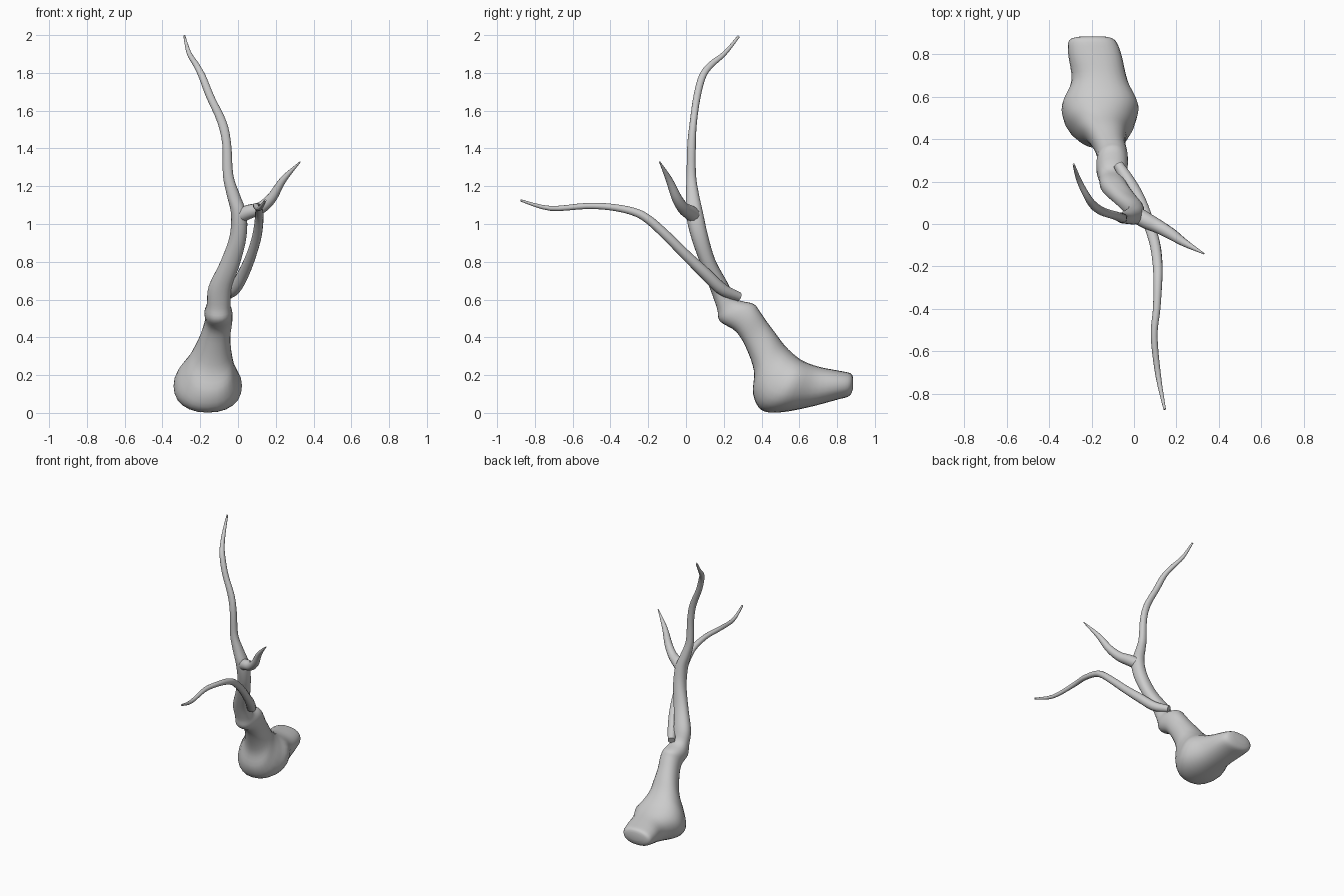
import bpy
import bmesh
from math import cos, sin, pi, copysign
from mathutils import Vector


def spline(rows, steps):
    """Catmull-Rom interpolation through rows of numbers."""
    rows = [Vector(r) for r in rows]
    out = []
    for i in range(len(rows) - 1):
        a, b = rows[max(i - 1, 0)], rows[i]
        c, d = rows[i + 1], rows[min(i + 2, len(rows) - 1)]
        for k in range(steps):
            t = k / steps
            out.append(0.5 * (2 * b + (c - a) * t + (2 * a - 5 * b + 4 * c - d) * t * t
                              + (3 * b - a - 3 * c + d) * t ** 3))
    return out + [rows[-1]]


def loft(name, rings, sides, power=1.0):
    """Skin a list of (centre, u, v) elliptical sections and cap both ends."""
    bm = bmesh.new()
    loops = []
    for centre, u, v in rings:
        loop = []
        for k in range(sides):
            c, s = cos(2 * pi * k / sides), sin(2 * pi * k / sides)
            c, s = copysign(abs(c) ** power, c), copysign(abs(s) ** power, s)
            loop.append(bm.verts.new(centre + u * c + v * s))
        loops.append(loop)
    for a, b in zip(loops, loops[1:]):
        for k in range(sides):
            j = (k + 1) % sides
            bm.faces.new((a[k], a[j], b[j], b[k]))
    bm.faces.new(loops[0])
    bm.faces.new(loops[-1])
    bmesh.ops.recalc_face_normals(bm, faces=bm.faces)
    mesh = bpy.data.meshes.new(name)
    bm.to_mesh(mesh)
    bm.free()
    obj = bpy.data.objects.new(name, mesh)
    bpy.context.collection.objects.link(obj)
    bpy.context.view_layer.objects.active = obj
    obj.select_set(True)
    bpy.ops.object.shade_smooth_by_angle(angle=pi / 3)
    obj.select_set(False)


def section(row):
    """Section from front (y, z), back (y, z) and its x range."""
    y0, z0, y1, z1, x0, x1 = row
    return (Vector(((x0 + x1) / 2, (y0 + y1) / 2, (z0 + z1) / 2)),
            Vector(((x1 - x0) / 2, 0, 0)), Vector((0, (y1 - y0) / 2, (z1 - z0) / 2)))


def branch(name, rows, sides=12):
    """Tapered tube along rows of (x, y, z, radius)."""
    pts = spline(rows, 4)
    rings = []
    for i, p in enumerate(pts):
        t = (pts[min(i + 1, len(pts) - 1)] - pts[max(i - 1, 0)]).to_3d().normalized()
        u = t.cross(Vector((0.8, 0.6, 0.1))).normalized()
        rings.append((p.to_3d(), u * p[3], t.cross(u) * p[3]))
    loft(name, rings, sides)


# Spreading root foot, heel and lower trunk with its broken lip
lower = [
    (0.885, 0.13, 0.885, 0.185, -0.25, -0.14),
    (0.865, 0.09, 0.87, 0.21, -0.305, -0.09),
    (0.80, 0.07, 0.80, 0.225, -0.31, -0.06),
    (0.65, 0.03, 0.70, 0.245, -0.295, -0.03),
    (0.50, 0.003, 0.62, 0.275, -0.34, 0.02),
    (0.40, 0.015, 0.565, 0.315, -0.325, 0.005),
    (0.355, 0.10, 0.52, 0.36, -0.275, -0.02),
    (0.36, 0.22, 0.475, 0.42, -0.23, -0.035),
    (0.32, 0.34, 0.43, 0.48, -0.195, -0.04),
    (0.265, 0.43, 0.385, 0.545, -0.175, -0.03),
    (0.18, 0.485, 0.355, 0.578, -0.178, -0.03),
    (0.165, 0.55, 0.265, 0.605, -0.165, -0.04),
]
# Upper trunk running on into the tall leader
upper = [
    (0.13, 0.65, 0.22, 0.69, -0.155, -0.03),
    (0.08, 0.78, 0.155, 0.81, -0.095, 0.012),
    (0.03, 0.92, 0.115, 0.945, -0.045, 0.045),
    (0.0, 1.05, 0.09, 1.06, -0.037, 0.045),
    (0.0, 1.15, 0.068, 1.16, -0.06, 0.01),
    (0.003, 1.26, 0.053, 1.26, -0.08, -0.025),
    (0.007, 1.42, 0.052, 1.42, -0.083, -0.036),
    (0.02, 1.54, 0.058, 1.54, -0.11, -0.06),
    (0.04, 1.68, 0.077, 1.67, -0.17, -0.125),
    (0.07, 1.79, 0.105, 1.775, -0.21, -0.17),
    (0.12, 1.855, 0.143, 1.83, -0.238, -0.205),
    (0.20, 1.915, 0.213, 1.895, -0.272, -0.247),
    (0.275, 2.0, 0.285, 1.99, -0.289, -0.279),
]
loft("trunk", [section(r) for r in spline(lower + upper, 4)], 24, 0.9)

# Short side branch leaving the fork
branch("short_branch", [
    (0.0, 0.05, 1.04, 0.04), (0.06, 0.015, 1.065, 0.038), (0.12, -0.015, 1.085, 0.032),
    (0.18, -0.05, 1.14, 0.027), (0.24, -0.09, 1.235, 0.018), (0.33, -0.14, 1.33, 0.003)])

# Long low branch reaching to the front
branch("long_branch", [
    (-0.075, 0.28, 0.615, 0.024), (-0.02, 0.19, 0.655, 0.032), (0.03, 0.10, 0.74, 0.031),
    (0.07, 0.0, 0.835, 0.027), (0.10, -0.10, 0.935, 0.025), (0.112, -0.20, 1.025, 0.023),
    (0.112, -0.28, 1.066, 0.021), (0.107, -0.40, 1.09, 0.018), (0.095, -0.53, 1.095, 0.016),
    (0.115, -0.72, 1.083, 0.013), (0.145, -0.875, 1.125, 0.006)])
